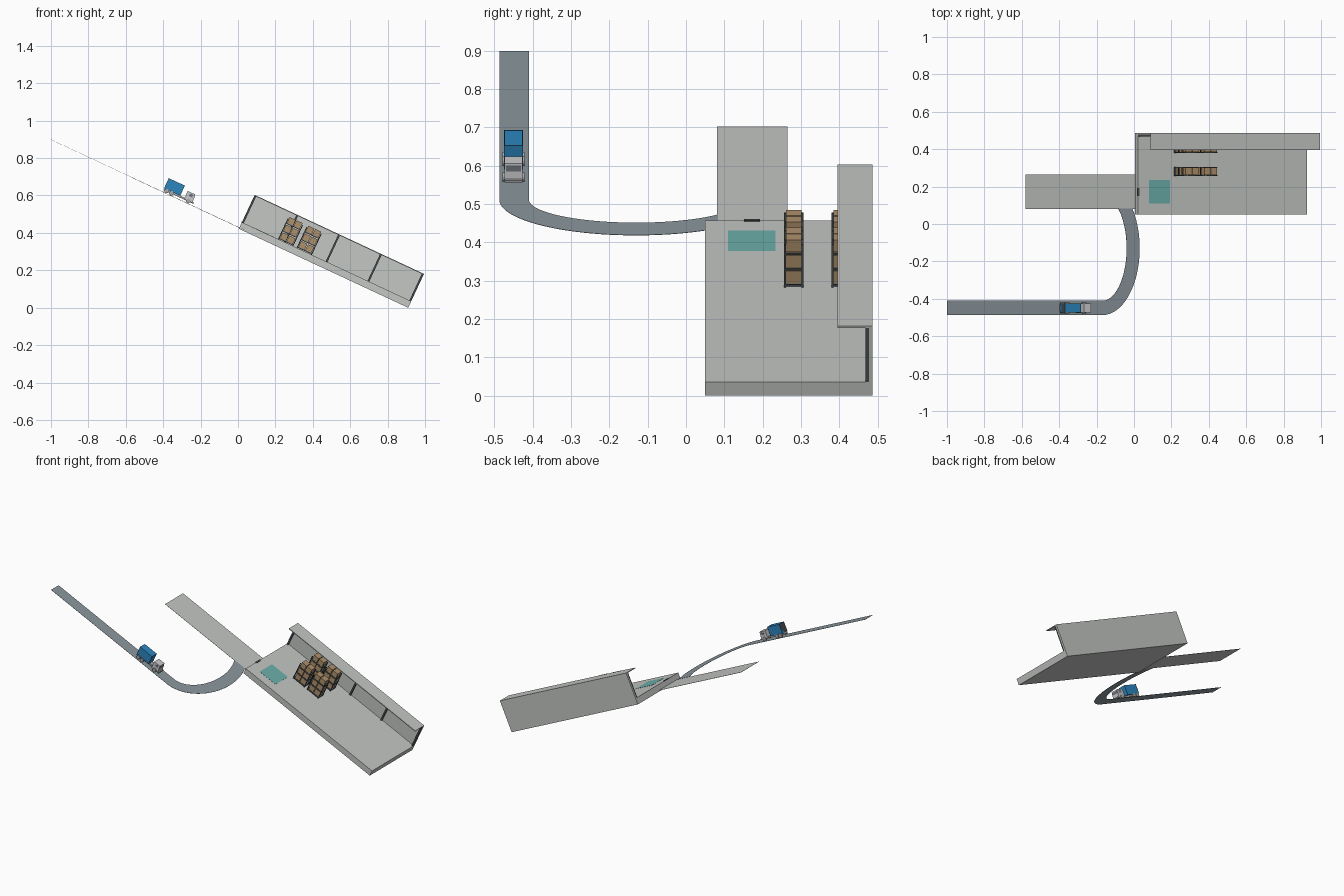
import bpy, bmesh, math
from mathutils import Matrix, Vector

cube = bpy.data.objects.get("Cube")
if cube:
    bpy.data.objects.remove(cube, do_unlink=True)

# The whole site lies on one slope, falling towards +x
SLOPE = Matrix.Translation((0, 0, 0.424)) @ Matrix.Rotation(math.radians(25), 4, 'Y')


def material(name, r, g, b):
    m = bpy.data.materials.new(name)
    m.use_nodes = True
    m.diffuse_color = (r, g, b, 1)
    m.node_tree.nodes["Principled BSDF"].inputs["Base Color"].default_value = (r, g, b, 1)
    return m


concrete = material("concrete", .55, .57, .55)
asphalt = material("asphalt", .26, .31, .34)
teal = material("teal_marking", .15, .43, .41)
steel = material("dark_steel", .07, .08, .09)
cardboard = material("cardboard", .42, .28, .15)
blue = material("cargo_blue", .025, .24, .52)
cab_grey = material("cab_grey", .6, .6, .62)
wheel_grey = material("wheel_grey", .4, .4, .41)
glass = material("dark_glass", .16, .18, .2)


def finish(bm, name, mat):
    bmesh.ops.recalc_face_normals(bm, faces=bm.faces)
    mesh = bpy.data.meshes.new(name)
    bm.to_mesh(mesh)
    bm.free()
    mesh.materials.append(mat)
    obj = bpy.data.objects.new(name, mesh)
    bpy.context.collection.objects.link(obj)
    obj.matrix_world = SLOPE
    return obj


def boxes(name, mat, *specs):
    """Each spec is (x0, x1, y0, y1, z0, z1) in slope space."""
    bm = bmesh.new()
    for x0, x1, y0, y1, z0, z1 in specs:
        mid = Vector((x0 + x1, y0 + y1, z0 + z1)) / 2
        size = Matrix.Diagonal((x1 - x0, y1 - y0, z1 - z0, 1))
        bmesh.ops.create_cube(bm, size=1, matrix=Matrix.Translation(mid) @ size)
    return finish(bm, name, mat)


# Loading platform with back wall and canopy
L0, L1, FLOOR, TOP, BACK = .005, 1.004, .0386, .2, .487
boxes("platform", concrete, (L0, L1, .05, BACK, 0, FLOOR))
boxes("back_wall", concrete, (L0, L1, .478, BACK, FLOOR, TOP - .005))
boxes("canopy", concrete, (L0, L1, .395, BACK, TOP - .005, TOP))
posts = [L0 + .001 + i * (L1 - L0 - .012) / 4 for i in range(5)]
boxes("wall_posts", steel, *[(x, x + .01, .468, .478, FLOOR, TOP - .005) for x in posts])
boxes("floor_marking", teal, (.07, .195, .109, .234, FLOOR, FLOOR + .001))
boxes("dock_plate", steel, (.002, .012, .151, .193, FLOOR - .002, FLOOR + .003))

# Apron leading to the platform
boxes("apron", concrete, (-.643, .005, .081, .265, .0055, .0065))

# Road: straight run, then an elliptical bend up to the apron
bm = bmesh.new()
ROAD, CX, CY = .008, -.19, -.13
edges = []
for rx, ry in ((.22, .357), (.143, .28)):
    end = math.asin(.213 / ry)
    pts = [(-1.107, CY - ry)]
    for i in range(33):
        t = -math.pi / 2 + (end + math.pi / 2) * i / 32
        pts.append((CX + rx * math.cos(t), CY + ry * math.sin(t)))
    edges.append([bm.verts.new((x, y, ROAD)) for x, y in pts])
outer, inner = edges
for i in range(len(outer) - 1):
    bm.faces.new((outer[i], outer[i + 1], inner[i + 1], inner[i]))
thick = bmesh.ops.extrude_face_region(bm, geom=bm.faces[:])
for v in thick["geom"]:
    if isinstance(v, bmesh.types.BMVert):
        v.co.z -= .001
finish(bm, "road", asphalt)


# Storage racks: uprights, shelf beams and cartons
def rack(name, x, y, w=.09, d=.05, h=.122):
    p = .005
    frame = [(a, a + p, b, b + p, FLOOR, FLOOR + h)
             for a in (x, x + w - p) for b in (y, y + d - p)]
    cartons = []
    for level in range(3):
        z = FLOOR + .008 + level * .045
        frame += [(x, x + w, b, b + .004, z - .005, z) for b in (y, y + d - .004)]
        frame += [(a, a + .004, y, y + d, z - .005, z) for a in (x, x + w / 2, x + w - .004)]
        cartons += [(a, a + .036, y + .005, y + d - .005, z, z + .035)
                    for a in (x + .007, x + w - .043)]
    boxes(name + "_frame", steel, *frame)
    boxes(name + "_cartons", cardboard, *cartons)


for row, y in (("front", .256), ("back", .38)):
    for bay, x in (("right", .218), ("left", .328)):
        rack(f"{row}_{bay}_rack", x, y)

# Truck facing downhill
TY, HW = -.45, .024
boxes("truck_chassis", wheel_grey, (-.447, -.28, TY - .014, TY + .014, .018, .028))
boxes("cargo_box", blue, (-.449, -.354, TY - HW, TY + HW, .028, .087))
boxes("cargo_trim", steel, *[(x, x + .002, TY - HW - .0008, TY + HW + .0008, .028, .0875)
                             for x in (-.449, -.356)])

# Cab with sloped windscreen
cab = boxes("truck_cab", cab_grey, (-.328, -.278, TY - HW, TY + HW, .02, .068))
for v in cab.data.vertices:
    if v.co.z > .05 and v.co.x > -.3:
        v.co.x -= .006
boxes("side_windows", glass, *[(-.312, -.292, y, y + .001, .046, .061)
                               for y in (TY - HW - .0008, TY + HW - .0002)])
screen = boxes("windscreen", glass, (-.282, -.2805, TY - .02, TY + .02, .046, .062))
for v in screen.data.vertices:
    if v.co.z > .05:
        v.co.x -= .002
boxes("bumper", wheel_grey, (-.28, -.272, TY - HW, TY + HW, .018, .025))

# Wheels
bm = bmesh.new()
for x in (-.43, -.402, -.303):
    for side in (-1, 1):
        place = Matrix.Translation((x, TY + side * .024, ROAD + .012))
        bmesh.ops.create_cone(bm, cap_ends=True, segments=16, radius1=.012, radius2=.012,
                              depth=.01, matrix=place @ Matrix.Rotation(math.pi / 2, 4, 'X'))
finish(bm, "truck_wheels", wheel_grey)
